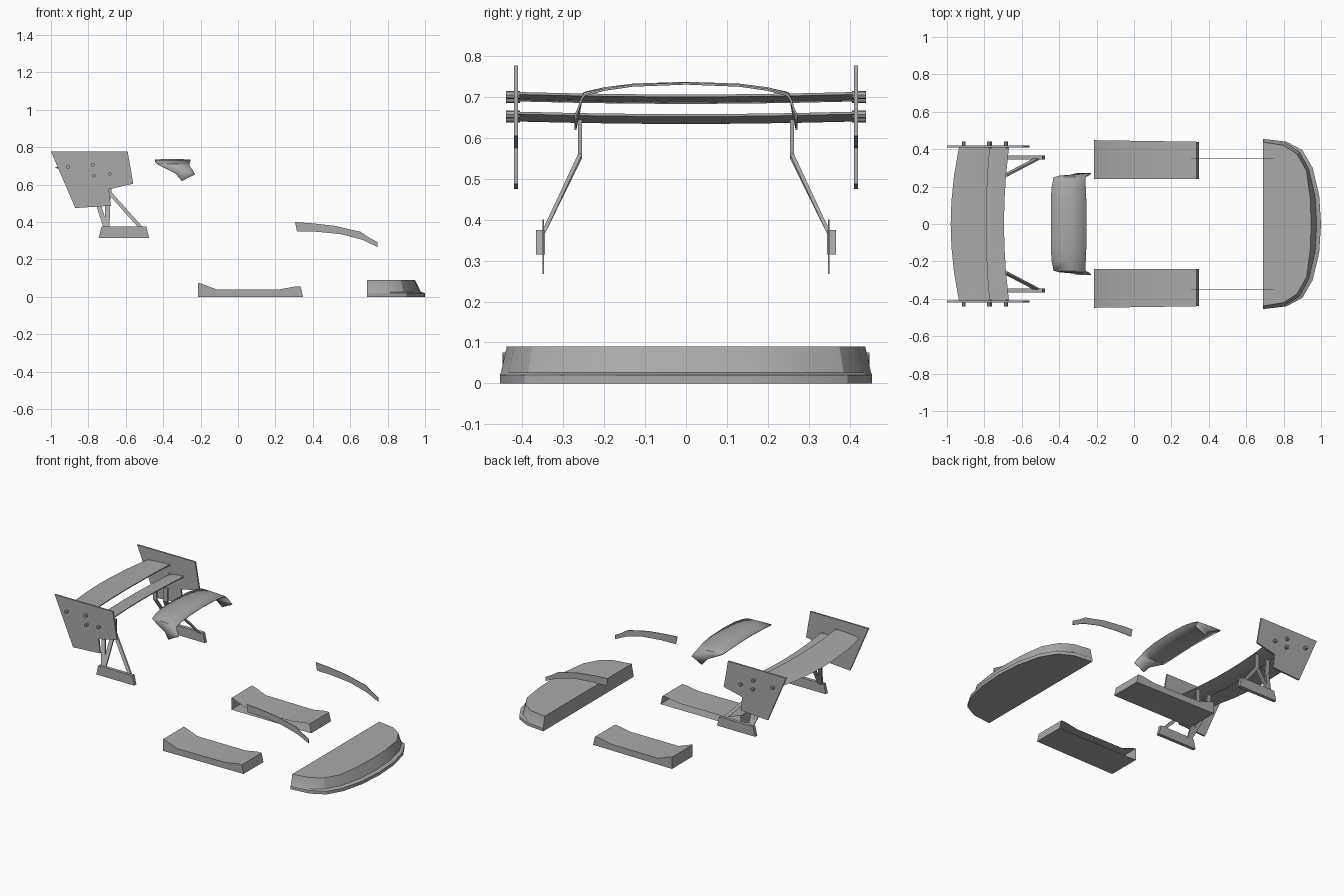
import bpy, bmesh, math
from mathutils import Vector

cube = bpy.data.objects.get("Cube")
if cube:
    bpy.data.objects.remove(cube)

GREY = (0.4, 0.4, 0.4, 1)
paint = bpy.data.materials.new("plain grey")
paint.use_nodes = True
paint.diffuse_color = GREY
paint.node_tree.nodes["Principled BSDF"].inputs["Base Color"].default_value = GREY


def finish(name, bm, mirror=False, thickness=0):
    bmesh.ops.recalc_face_normals(bm, faces=bm.faces)
    mesh = bpy.data.meshes.new(name)
    bm.to_mesh(mesh)
    bm.free()
    mesh.materials.append(paint)
    mesh.shade_smooth()
    mesh.set_sharp_from_angle(angle=math.radians(25))
    obj = bpy.data.objects.new(name, mesh)
    bpy.context.collection.objects.link(obj)
    if thickness:
        obj.modifiers.new("thickness", "SOLIDIFY").thickness = thickness
    if mirror:
        obj.modifiers.new("mirror", "MIRROR").use_axis = (False, True, False)
    return obj


def loft(bm, rings, closed=True, caps=True):
    """Join rings of points with faces; optionally close and cap them."""
    loops = [[bm.verts.new(p) for p in ring] for ring in rings]
    n = len(loops[0])
    for a, b in zip(loops, loops[1:]):
        for i in range(n if closed else n - 1):
            j = (i + 1) % n
            bm.faces.new((a[i], a[j], b[j], b[i]))
    if caps:
        bm.faces.new(loops[0])
        bm.faces.new(loops[-1])


def plate(name, profile, y0, y1):
    """Extrude an x-z outline between two y positions, on both sides."""
    bm = bmesh.new()
    loft(bm, [[(x, y, z) for x, z in profile] for y in (y0, y1)])
    return finish(name, bm, mirror=True)


# Front bumper with a stepped lip
lip = [(.69, .455), (.815, .44), (.90, .395), (.955, .30), (.99, .155), (1, 0)]
base = [(.69, .452), (.81, .433), (.885, .385), (.935, .293), (.968, .15), (.977, 0)]
top = [(.69, .438), (.80, .42), (.87, .375), (.922, .285), (.942, .14), (.947, 0)]
bm = bmesh.new()
loft(bm, [[(x, y, z) for x, y in half] + [(x, -y, z) for x, y in half[-2::-1]]
          for half, z in ((lip, 0), (lip, .02), (base, .027), (top, .09))])
finish("front_bumper", bm)

# Side skirts: shells open on the inner side
skirt = [(-.215, 0), (-.215, .075), (-.195, .07), (-.115, .04), (.22, .04),
         (.305, .055), (.335, .055), (.348, 0)]
bm = bmesh.new()
loft(bm, [[(x, .24, z) for x, z in skirt],
          [(x, .448 - .015 * (x + .215), z) for x, z in skirt]], caps=False)
bm.verts.ensure_lookup_table()
bm.faces.new(bm.verts[len(skirt):])
finish("side_skirts", bm, mirror=True)

# Thin fender arches
plate("fender_arches",
      [(.305, .40), (.40, .393), (.515, .38), (.655, .348), (.70, .318), (.745, .293),
       (.745, .267), (.665, .305), (.55, .335), (.42, .348), (.315, .35)], .347, .351)

# Roof spoiler sheet: y, rear x, rear z, front x, front z
ribs = [(0, -.445, .735, -.255, .735), (.13, -.445, .731, -.255, .73),
        (.20, -.44, .723, -.258, .72), (.25, -.43, .712, -.26, .706),
        (.258, -.40, .695, -.255, .695), (.264, -.335, .66, -.24, .675),
        (.273, -.30, .62, -.23, .655)]
ribs = [(-r[0], *r[1:]) for r in ribs[:0:-1]] + ribs
bm = bmesh.new()
loft(bm, [[(xr, y, zr), ((xr + xf) / 2, y, (zr + zf) / 2 + .002), (xf, y, zf)]
          for y, xr, zr, xf, zf in ribs], closed=False, caps=False)
finish("roof_spoiler", bm, thickness=.005)


# Rear wing blades, swept back towards the middle
def blade(name, section, rear_sweep, front_sweep):
    x_rear = min(x for x, z in section)
    x_front = max(x for x, z in section)
    bm = bmesh.new()
    rings = []
    for y in (-.415, -.26, -.12, 0, .12, .26, .415):
        bend = (abs(y) / .415) ** 2
        ring = []
        for x, z in section:
            t = (x - x_rear) / (x_front - x_rear)
            sweep = rear_sweep + (front_sweep - rear_sweep) * t
            ring.append((x + sweep * bend, y, z + .006 * bend))
        rings.append(ring)
    loft(bm, rings)
    finish(name, bm)


blade("upper_blade", [(-.98, .69), (-.95, .699), (-.87, .705), (-.79, .706),
                      (-.79, .70), (-.87, .69), (-.95, .683)], .045, .02)
blade("lower_blade", [(-.80, .64), (-.77, .65), (-.73, .656), (-.695, .658),
                      (-.695, .652), (-.73, .642), (-.78, .634)], .025, .027)

# Wing end plates and bolts
plate("end_plates", [(-1, .777), (-.59, .777), (-.56, .605), (-.69, .575),
                     (-.68, .487), (-.87, .475)], .41, .42)
bm = bmesh.new()
for x, z in ((-.91, .695), (-.775, .705), (-.77, .648), (-.685, .657)):
    loft(bm, [[(x + .01 * math.cos(i * math.pi / 4), y, z + .01 * math.sin(i * math.pi / 4))
               for i in range(8)] for y in (.405, .44)])
finish("wing_bolts", bm, mirror=True)

# Wing feet
plate("wing_feet", [(-.745, .315), (-.475, .315), (-.49, .375), (-.73, .375)], .345, .366)

# Wing struts: flat bars bent inwards above the feet
bm = bmesh.new()
struts = [[(-.515, .35, .365), (-.69, .259, .56), (-.69, .259, .645)],
          [(-.705, .35, .365), (-.765, .259, .55), (-.77, .259, .64)],
          [(-.70, .35, .365), (-.695, .259, .555)]]
for path in struts:
    rings = []
    for p in path:
        x, y, z = p
        rings.append([(x - .013, y - .005, z), (x + .013, y - .005, z),
                      (x + .013, y + .005, z), (x - .013, y + .005, z)])
    loft(bm, rings)
finish("wing_struts", bm, mirror=True)
